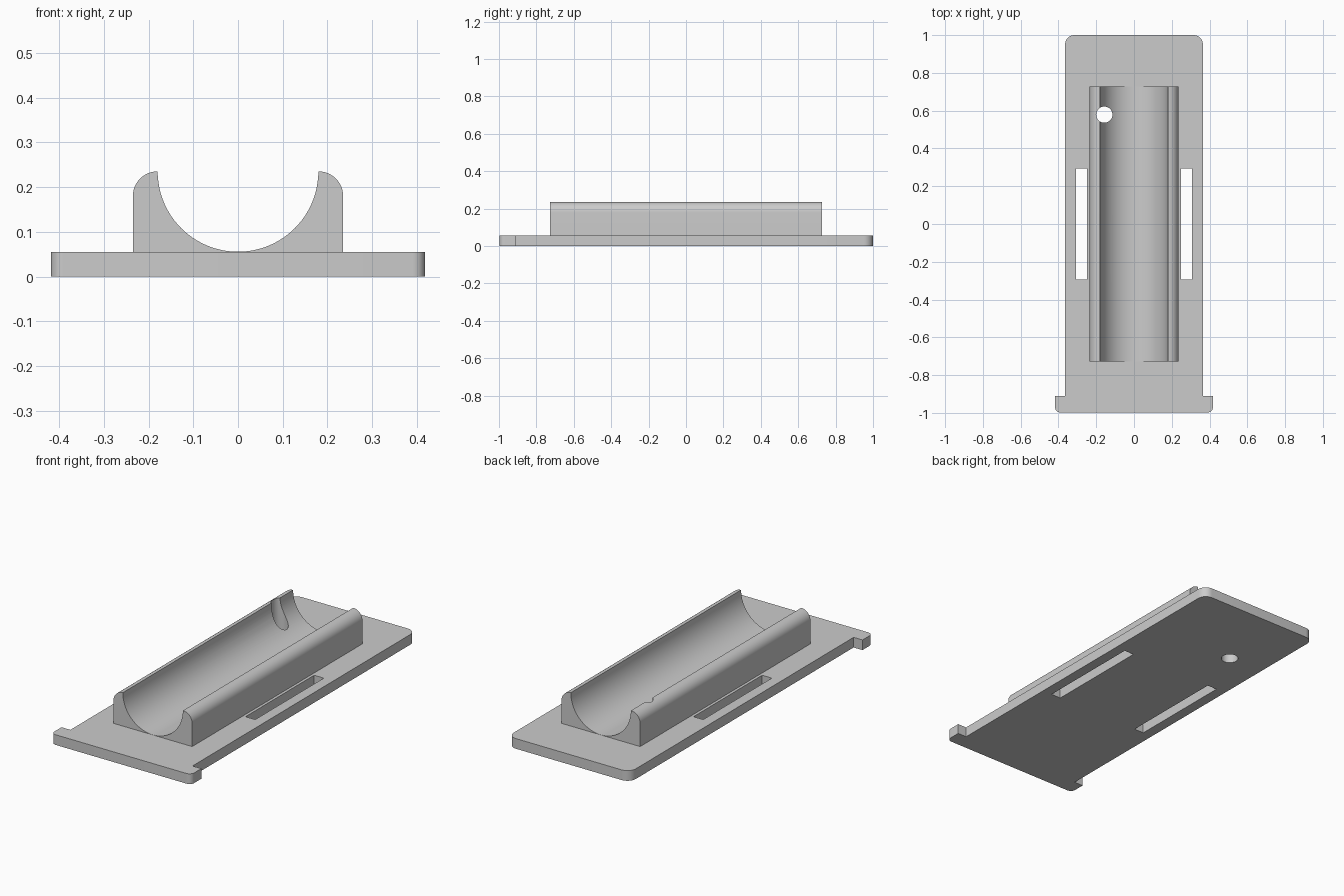
import bpy, bmesh
from math import sin, cos, pi, radians
from mathutils import Matrix, Vector

if "Cube" in bpy.data.objects:
    bpy.data.objects.remove(bpy.data.objects["Cube"], do_unlink=True)

grey = bpy.data.materials.new("plain_grey")
grey.use_nodes = True
COLOUR = (0.6, 0.6, 0.6, 1)
grey.diffuse_color = COLOUR
grey.node_tree.nodes["Principled BSDF"].inputs["Base Color"].default_value = COLOUR

THICK = 0.055      # plate thickness
TOP = 0.235        # height of the cradle rims
BORE = 0.18        # radius of the trough
HALF = 0.235       # half width of the cradle


def arc(cx, cy, r, start, end, steps):
    """Points along an arc, angles in degrees."""
    angles = [radians(start + (end - start) * i / steps) for i in range(steps + 1)]
    return [(cx + r * cos(a), cy + r * sin(a)) for a in angles]


def prism(name, outline, low, high, matrix=Matrix()):
    """Extrude a 2D outline from low to high along its own z axis."""
    bm = bmesh.new()
    face = bm.faces.new([bm.verts.new((x, y, low)) for x, y in outline])
    moved = bmesh.ops.extrude_face_region(bm, geom=[face])["geom"]
    verts = [v for v in moved if isinstance(v, bmesh.types.BMVert)]
    bmesh.ops.translate(bm, verts=verts, vec=Vector((0, 0, high - low)))
    bmesh.ops.transform(bm, matrix=matrix, verts=bm.verts[:])
    bmesh.ops.recalc_face_normals(bm, faces=bm.faces[:])
    mesh = bpy.data.meshes.new(name)
    bm.to_mesh(mesh)
    bm.free()
    mesh.materials.append(grey)
    obj = bpy.data.objects.new(name, mesh)
    bpy.context.collection.objects.link(obj)
    return obj


def combine(target, other, operation):
    """Apply a boolean and discard the second object."""
    other.hide_render = True
    mod = target.modifiers.new("boolean", "BOOLEAN")
    mod.operation = operation
    mod.solver = "EXACT"
    mod.object = other
    bpy.context.view_layer.objects.active = target
    bpy.ops.object.modifier_apply(modifier=mod.name)
    bpy.data.objects.remove(other, do_unlink=True)


def mirrored(right):
    return right + [(-x, y) for x, y in reversed(right)]


# Base plate with a wider front lip and rounded corners
side = arc(0.39, -0.97, 0.028, -90, 0, 8)
side += [(0.418, -0.91), (0.365, -0.91)]
side += arc(0.315, 0.95, 0.05, 0, 90, 10)
base = prism("cradle_base", mirrored(side), 0, THICK)

# Trough: rounded outer shoulders and a half-round bore, sunk into the plate
shoulder = HALF - BORE
outer = [(HALF, 0.02)] + arc(BORE, TOP - shoulder, shoulder, 0, 90, 12)
bore = arc(0, TOP, BORE - 0.0005, 0, -180, 48)[1:-1]
profile = outer + bore + [(-x, z) for x, z in reversed(outer)]
trough = prism("trough", profile, -0.727, 0.727, Matrix.Rotation(pi / 2, 4, "X"))
combine(base, trough, "UNION")

# Strap slots on both sides
for s in (-1, 1):
    slot = [(s * x, y) for x, y in
            ((0.25, -0.293), (0.308, -0.293), (0.308, 0.293), (0.25, 0.293))]
    combine(base, prism("slot_cutter", slot, -0.1, 0.1), "DIFFERENCE")

# Round hole through one wall and the plate
hole = arc(-0.157, 0.579, 0.043, 0, 360, 32)[:-1]
combine(base, prism("hole_cutter", hole, -0.1, 0.4), "DIFFERENCE")

# Smooth curves, crisp edges
bpy.ops.object.select_all(action="DESELECT")
base.select_set(True)
bpy.context.view_layer.objects.active = base
bpy.ops.object.shade_smooth_by_angle(angle=radians(30))
